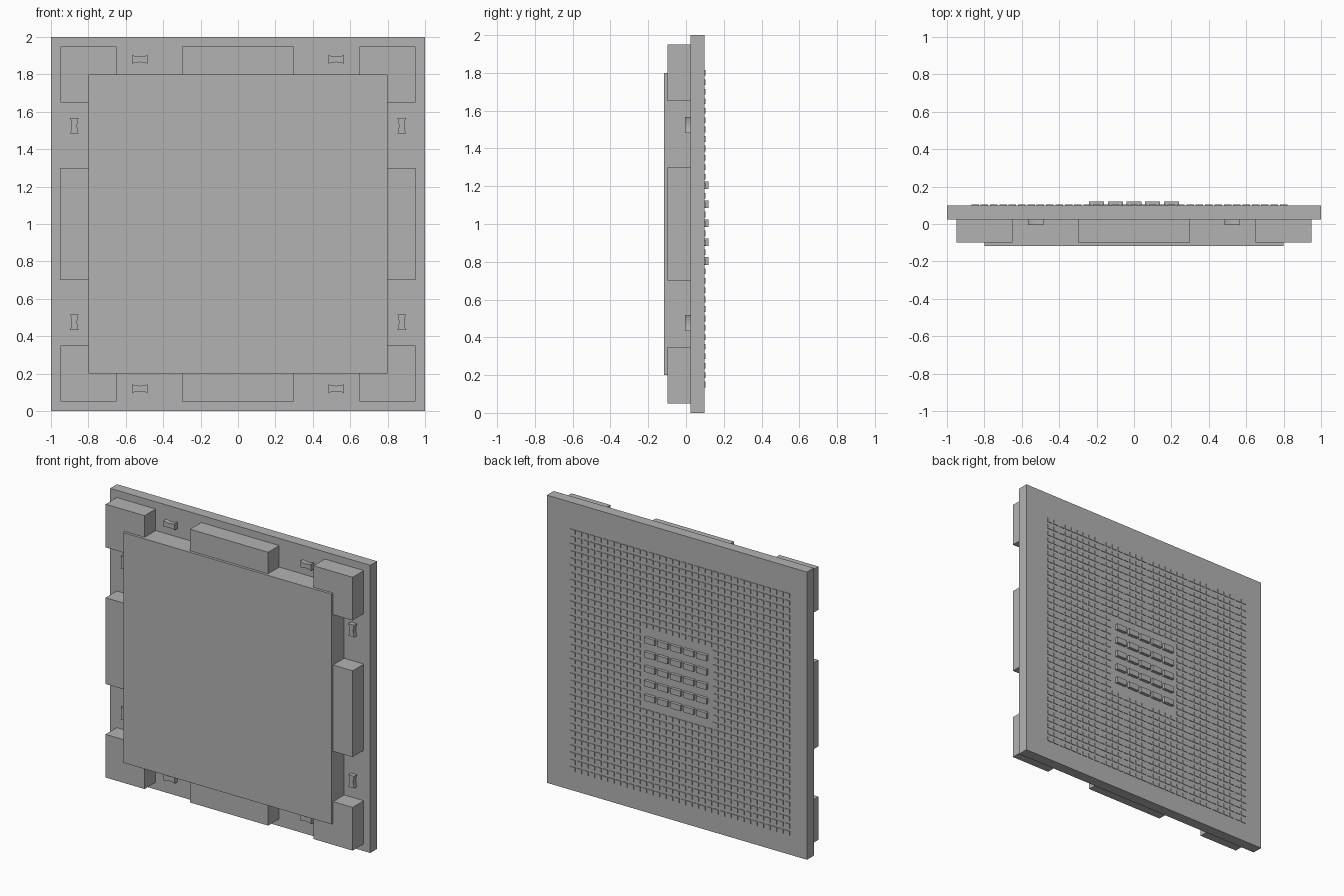
import bpy, bmesh
from mathutils import Matrix, Vector

if "Cube" in bpy.data.objects:
    bpy.data.objects.remove(bpy.data.objects["Cube"], do_unlink=True)

grey = bpy.data.materials.new("plain_grey")
grey.use_nodes = True
COLOUR = (0.45, 0.45, 0.45, 1)
grey.diffuse_color = COLOUR
grey.node_tree.nodes["Principled BSDF"].inputs["Base Color"].default_value = COLOUR

MID = 1.0                      # height of the plate centre
BACK, FRONT = 0.099, 0.0245    # faces of the base plate


def finish(name, bm):
    bmesh.ops.recalc_face_normals(bm, faces=bm.faces)
    mesh = bpy.data.meshes.new(name)
    bm.to_mesh(mesh)
    bm.free()
    mesh.materials.append(grey)
    obj = bpy.data.objects.new(name, mesh)
    bpy.context.collection.objects.link(obj)
    return obj


def add_box(bm, x, z, width, height, y0, y1):
    """Box centred on x, z and spanning y0 to y1."""
    place = Matrix.Translation((x, (y0 + y1) / 2, z))
    size = Matrix.Diagonal((width, y1 - y0, height, 1))
    bmesh.ops.create_cube(bm, size=1, matrix=place @ size)


def add_clip(bm, x, z, upright):
    """Small block with its two long sides curved inwards."""
    steps = 6
    top = []
    for i in range(steps + 1):
        t = 2 * i / steps - 1
        top.append((0.042 * t, 0.023 - 0.008 * (1 - t * t)))
    outline = top + [(-a, -b) for a, b in top]
    verts = []
    for a, b in outline:
        if upright:
            a, b = b, a
        verts.append(bm.verts.new((x + a, -0.006, z + b)))
    face = bm.faces.new(verts)
    out = bmesh.ops.extrude_face_region(bm, geom=[face], use_keep_orig=True)
    moved = [g for g in out["geom"] if isinstance(g, bmesh.types.BMVert)]
    bmesh.ops.translate(bm, verts=moved, vec=Vector((0, FRONT + 0.006, 0)))


# Base plate
bm = bmesh.new()
add_box(bm, 0, MID, 2, 2, FRONT, BACK)
finish("base_plate", bm)

# Raised lid on the front
bm = bmesh.new()
add_box(bm, 0, MID, 1.6, 1.6, -0.117, FRONT)
finish("front_lid", bm)

# Blocks around the lid: four corners and four edge centres
bm = bmesh.new()
for sx in (-1, 1):
    for sz in (-1, 1):
        add_box(bm, 0.8 * sx, MID + 0.8 * sz, 0.3, 0.3, -0.098, FRONT)
finish("corner_blocks", bm)

bm = bmesh.new()
for s in (-1, 1):
    add_box(bm, 0.8 * s, MID, 0.3, 0.6, -0.098, FRONT)
    add_box(bm, 0, MID + 0.8 * s, 0.6, 0.3, -0.098, FRONT)
finish("edge_blocks", bm)

# Small waisted clips between the blocks
bm = bmesh.new()
for s in (-1, 1):
    for t in (-1, 1):
        add_clip(bm, 0.525 * s, MID + 0.88 * t, False)
        add_clip(bm, 0.875 * s, MID + 0.525 * t, True)
finish("waisted_clips", bm)

# Five by five raised parts in the middle of the back
bm = bmesh.new()
for i in range(-2, 3):
    for j in range(-2, 3):
        add_box(bm, 0.1 * i, MID + 0.004 + 0.1 * j, 0.08, 0.04, BACK, 0.12)
finish("back_bumps", bm)

# Flat contact grid on the back, with an open square in the middle
bm = bmesh.new()
for i in range(-17, 17):
    for j in range(-17, 17):
        if max(abs(i), abs(j)) >= 6:
            add_box(bm, 0.05 * i, MID + 0.05 * j, 0.04, 0.03, BACK, BACK + 0.004)
finish("back_contacts", bm)
